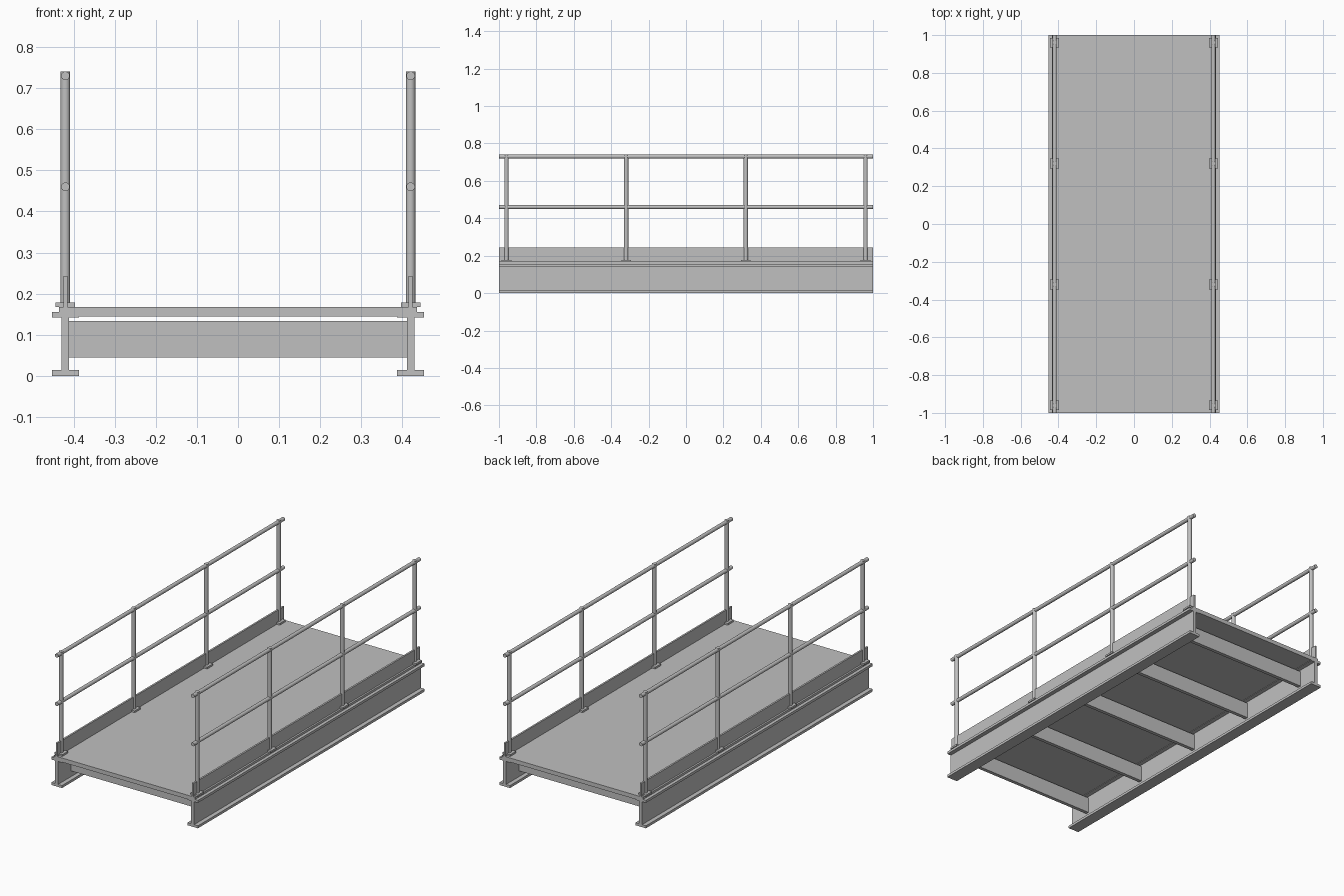
import bpy
import math
from mathutils import Vector

cube = bpy.data.objects.get("Cube")
if cube:
    bpy.data.objects.remove(cube, do_unlink=True)

steel = bpy.data.materials.new("grey_steel")
steel.use_nodes = True
GREY = (0.53, 0.53, 0.53, 1)
steel.diffuse_color = GREY
steel.node_tree.nodes["Principled BSDF"].inputs["Base Color"].default_value = GREY

LENGTH = 2.0
SIDE_X = 0.42
DECK_TOP = 0.168
POST_Y = (-0.96, -0.32, 0.32, 0.96)


def mesh_object(name, verts, faces):
    mesh = bpy.data.meshes.new(name)
    mesh.from_pydata(verts, [], faces)
    mesh.materials.append(steel)
    obj = bpy.data.objects.new(name, mesh)
    bpy.context.collection.objects.link(obj)
    return obj


def extrude_profile(name, profile, y0, y1):
    """Sweep a counter-clockwise x,z outline along y."""
    n = len(profile)
    verts = [(x, y, z) for y in (y0, y1) for x, z in profile]
    faces = [tuple(range(n)), tuple(reversed(range(n, 2 * n)))]
    faces += [(i, i + n, (i + 1) % n + n, (i + 1) % n) for i in range(n)]
    return mesh_object(name, verts, faces)


def box(name, x0, x1, y0, y1, z0, z1):
    return extrude_profile(name, [(x0, z0), (x1, z0), (x1, z1), (x0, z1)], y0, y1)


def tube(name, start, end, radius):
    start, end = Vector(start), Vector(end)
    axis = end - start
    bpy.ops.mesh.primitive_cylinder_add(
        vertices=24, radius=radius, depth=axis.length, location=(start + end) / 2,
        rotation=axis.to_track_quat('Z', 'Y').to_euler())
    obj = bpy.context.object
    obj.name = name
    obj.data.materials.append(steel)
    bpy.ops.object.shade_smooth_by_angle(angle=math.radians(40))
    return obj


# Deck plate
half = LENGTH / 2
box("deck", -0.435, 0.435, -half, half, 0.145, DECK_TOP)

# Cross beams under the deck
for i in range(5):
    y = (i - 2) * 0.437
    box(f"cross_beam_{i + 1}", -0.411, 0.411, y - 0.01, y + 0.01, 0.045, 0.133)

for side, sx in (("left", 1), ("right", -1)):
    cx = sx * SIDE_X

    # Main I-beam
    flange, web, low, high, top = 0.033, 0.009, 0.014, 0.142, 0.156
    right_half = [(flange, 0), (flange, low), (web, low),
                  (web, high), (flange, high), (flange, top)]
    outline = right_half + [(-x, z) for x, z in reversed(right_half)]
    extrude_profile(f"{side}_main_beam", [(cx + x, z) for x, z in outline], -half, half)

    # Toe board
    box(f"{side}_toe_board", cx - 0.005, cx + 0.005, -half, half, DECK_TOP, 0.243)

    # Handrails
    for name, z in (("top_rail", 0.73), ("middle_rail", 0.46)):
        tube(f"{side}_{name}", (cx, -half, z), (cx, half, z), 0.0105)

    # Posts and their base plates
    for i, y in enumerate(POST_Y):
        tube(f"{side}_post_{i + 1}", (cx, y, DECK_TOP), (cx, y, 0.74), 0.0115)
        box(f"{side}_base_plate_{i + 1}", cx - 0.024, cx + 0.024,
            y - 0.026, y + 0.026, DECK_TOP, 0.178)
